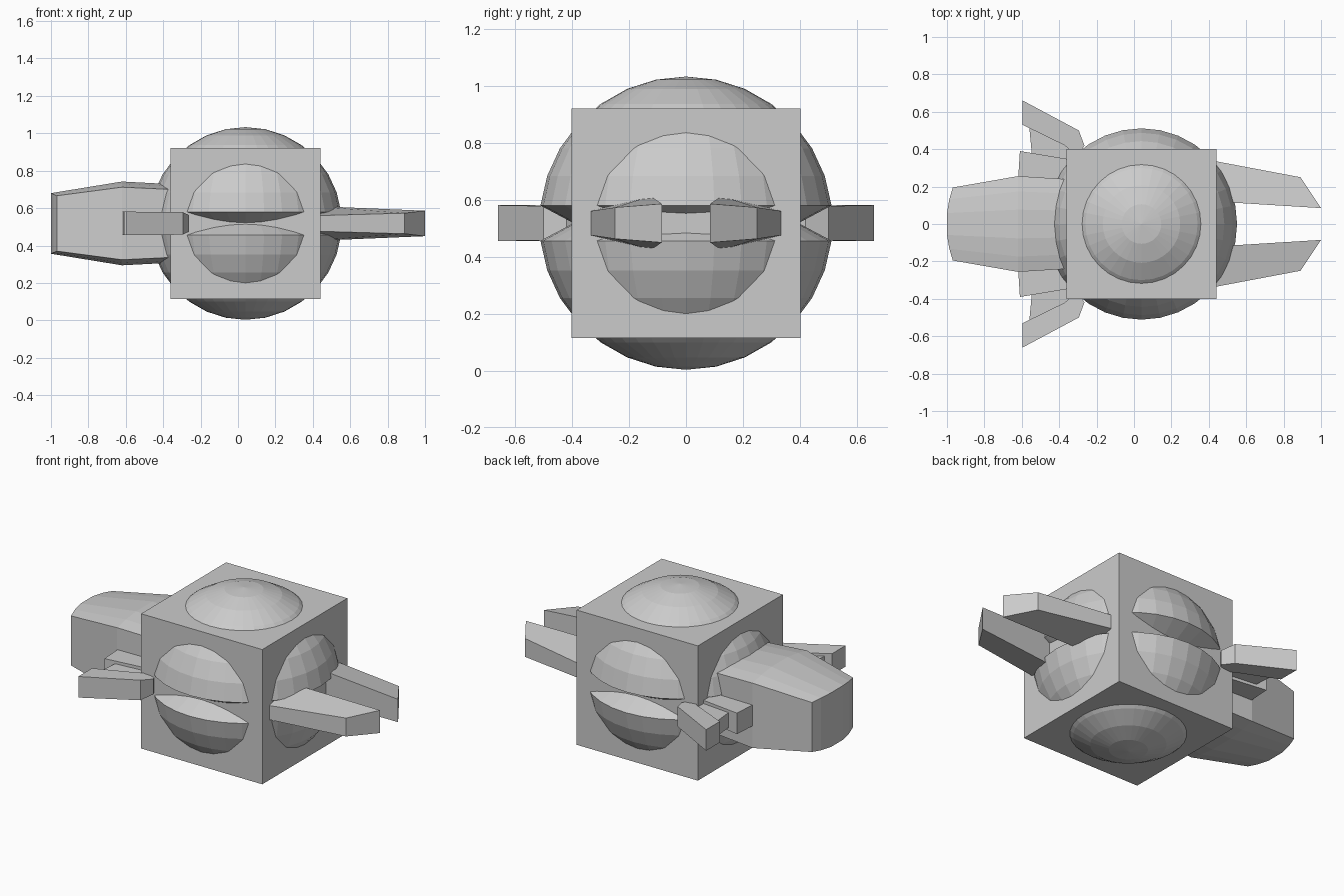
import bpy, bmesh
from math import sin, cos, pi, radians

if "Cube" in bpy.data.objects:
    bpy.data.objects.remove(bpy.data.objects["Cube"])

CX, CZ = 0.04, 0.518   # body centre


def make(name, verts, faces):
    bm = bmesh.new()
    vs = [bm.verts.new(v) for v in verts]
    for f in faces:
        bm.faces.new([vs[i] for i in f])
    bmesh.ops.recalc_face_normals(bm, faces=bm.faces)
    me = bpy.data.meshes.new(name)
    bm.to_mesh(me)
    bm.free()
    ob = bpy.data.objects.new(name, me)
    bpy.context.collection.objects.link(ob)
    return ob


def box(name, lo, hi):
    v = [(x, y, z) for x in (lo[0], hi[0]) for y in (lo[1], hi[1]) for z in (lo[2], hi[2])]
    f = [(0, 1, 3, 2), (4, 5, 7, 6), (0, 1, 5, 4), (2, 3, 7, 6), (0, 2, 6, 4), (1, 3, 7, 5)]
    return make(name, v, f)


def plate(name, pts):
    """Horizontal plate from (x, y, half height) outline, mirrored across y = 0."""
    n = len(pts)
    v = [(x, y, CZ + h) for x, y, h in pts] + [(x, y, CZ - h) for x, y, h in pts]
    f = [tuple(range(n)), tuple(range(n, 2 * n))]
    f += [(i, (i + 1) % n, n + (i + 1) % n, n + i) for i in range(n)]
    for side in ("left", "right"):
        s = 1 if side == "left" else -1
        make(f"{name}_{side}", [(x, s * y, z) for x, y, z in v], f)


# Cube hull
box("hull_cube", (-0.36, -0.402, 0.115), (0.442, 0.402, 0.921))

# Ball with a V groove round its equator
R, SEG = 0.515, 32
step = radians(83.1) / 7
prof = [(R * sin(step * k), R * cos(step * k)) for k in range(1, 8)]
prof = prof + [(0.395, 0.0)] + [(r, -z) for r, z in reversed(prof)]
verts = [(CX + r * cos(2 * pi * s / SEG), r * sin(2 * pi * s / SEG), CZ + z)
         for r, z in prof for s in range(SEG)]
faces = []
for k in range(len(prof) - 1):
    for s in range(SEG):
        t = (s + 1) % SEG
        faces.append((k * SEG + s, k * SEG + t, (k + 1) * SEG + t, (k + 1) * SEG + s))
verts += [(CX, 0, CZ + R), (CX, 0, CZ - R)]
top, last = len(verts) - 2, (len(prof) - 1) * SEG
for s in range(SEG):
    t = (s + 1) % SEG
    faces += [(top, s, t), (top + 1, last + t, last + s)]
make("grooved_ball", verts, faces)

# Front prongs and the block between them
plate("front_prong", [(0.36, 0.35, 0.040), (0.89, 0.25, 0.055), (1.0, 0.085, 0.068),
                      (0.55, 0.113, 0.087), (0.36, 0.125, 0.095)])
box("prong_bridge", (0.38, -0.14, CZ - 0.05), (0.50, 0.14, CZ + 0.05))

# Rear side fins: outer blade, sunken web, inner blade
plate("rear_outer_fin", [(-0.595, 0.66, 0.063), (-0.295, 0.50, 0.060), (-0.265, 0.42, 0.045),
                         (-0.30, 0.36, 0.045), (-0.37, 0.42, 0.055), (-0.595, 0.53, 0.063)])
plate("rear_fin_web", [(-0.56, 0.52, 0.045), (-0.29, 0.42, 0.035),
                       (-0.29, 0.30, 0.035), (-0.545, 0.36, 0.045)])
plate("rear_inner_fin", [(-0.61, 0.39, 0.063), (-0.28, 0.335, 0.055),
                         (-0.28, 0.18, 0.055), (-0.62, 0.23, 0.063)])

# Rear engine: rounded top and bottom, flat sides, bowed end
fr = [-1, -0.68, -0.3, 0.3, 0.68, 1]
stations = [(-1.0, 0.195, 0.148, 0.014, 0.031), (-0.62, 0.256, 0.194, 0.030, 0.0),
            (-0.28, 0.235, 0.178, 0.028, 0.0)]
verts = []
for x, w, side, rise, bow in stations:
    ring = []
    for sgn, row in ((1, fr), (-1, fr[::-1])):
        for f in row:
            a = max(0, f * f - 0.09) / 0.91
            ring.append((x + bow * a, f * w, CZ + sgn * (side + rise * (1 - a))))
    verts += ring
m = 12
faces = [(k * m + i, k * m + (i + 1) % m, (k + 1) * m + (i + 1) % m, (k + 1) * m + i)
         for k in range(2) for i in range(m)]
for b in (0, 2 * m):
    faces += [(b + i, b + i + 1, b + 10 - i, b + 11 - i) for i in range(5)]
make("rear_engine", verts, faces)
